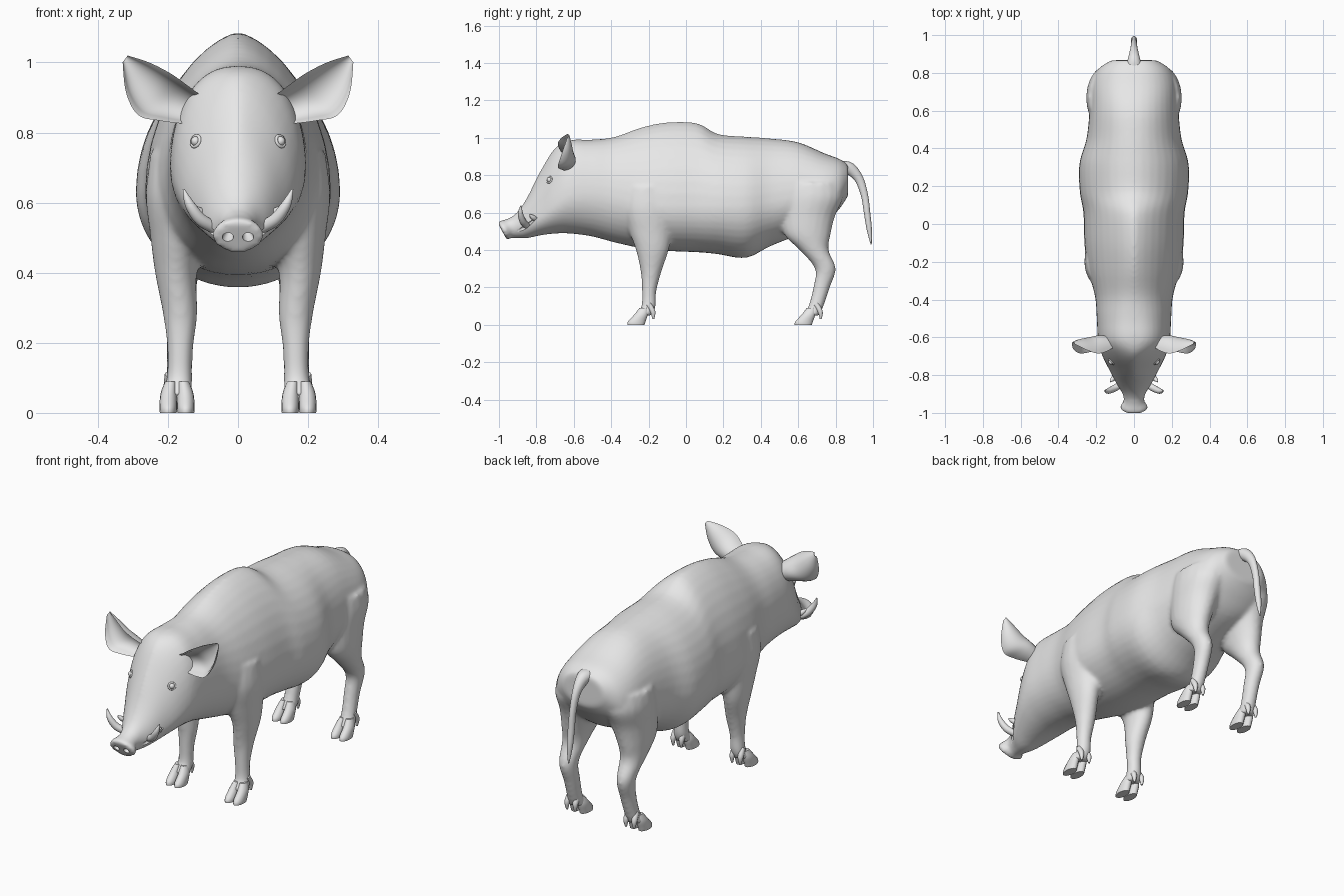
import bpy
import bmesh
import math
from mathutils import Vector

default_cube = bpy.data.objects.get("Cube")
if default_cube:
    bpy.data.objects.remove(default_cube, do_unlink=True)

hide = bpy.data.materials.new("boar_grey")
hide.use_nodes = True
hide.diffuse_color = (0.8, 0.8, 0.8, 1)
hide.node_tree.nodes["Principled BSDF"].inputs["Base Color"].default_value = hide.diffuse_color

X, Y, Z = Vector((1, 0, 0)), Vector((0, 1, 0)), Vector((0, 0, 1))


def resample(points, steps):
    """Smooth curve through every point, for any number of channels."""
    pts = [Vector(p) for p in points]
    out = []
    for i in range(len(pts) - 1):
        a, b, c = pts[max(i - 1, 0)], pts[i], pts[i + 1]
        d = pts[min(i + 2, len(pts) - 1)]
        for k in range(steps):
            t = k / steps
            out.append(0.5 * (2 * b + (c - a) * t + (2 * a - 5 * b + 4 * c - d) * t ** 2
                              + (3 * b - a - 3 * c + d) * t ** 3))
    return out + [pts[-1]]


def angles(count):
    return [2 * math.pi * i / count for i in range(count)]


def loft(bm, rings):
    """Skin a list of rings and close both ends."""
    rows = [[bm.verts.new(p) for p in ring] for ring in rings]
    n = len(rows[0])
    for low, high in zip(rows, rows[1:]):
        for i in range(n):
            j = (i + 1) % n
            bm.faces.new((low[i], low[j], high[j], high[i]))
    bm.faces.new(rows[0])
    bm.faces.new(rows[-1])


def tube(bm, points, mirror=1, side=X, level=False, count=20, steps=5):
    """Loft through (x, y, z, radius_u, radius_v); level keeps the rings horizontal."""
    path = resample(points, steps)
    rings = []
    for i, p in enumerate(path):
        tangent = path[min(i + 1, len(path) - 1)].xyz - path[max(i - 1, 0)].xyz
        tangent.normalize()
        if level:
            u, v = X, Y
        else:
            u = (side - tangent * side.dot(tangent)).normalized()
            v = tangent.cross(u)
        ring = [p.xyz + u * p[3] * math.cos(t) + v * p[4] * math.sin(t) for t in angles(count)]
        rings.append([Vector((q.x * mirror, q.y, q.z)) for q in ring])
    loft(bm, rings)


def shade(ob):
    ob.data.materials.clear()
    ob.data.materials.append(hide)
    bpy.ops.object.select_all(action='DESELECT')
    ob.select_set(True)
    bpy.context.view_layer.objects.active = ob
    bpy.ops.object.shade_smooth_by_angle(angle=math.radians(50))


def finish(bm, name):
    bmesh.ops.recalc_face_normals(bm, faces=bm.faces)
    mesh = bpy.data.meshes.new(name)
    bm.to_mesh(mesh)
    bm.free()
    ob = bpy.data.objects.new(name, mesh)
    bpy.context.collection.objects.link(ob)
    shade(ob)
    return ob


def part(name, points, **options):
    bm = bmesh.new()
    tube(bm, points, **options)
    return finish(bm, name)


# Trunk and head stations: y, top, bottom, widest height, half width, taper of upper half
trunk = [
    (-.955, .56, .465, .515, .05, 1), (-.9, .605, .463, .53, .06, 1),
    (-.85, .68, .463, .545, .09, 1.2), (-.78, .82, .478, .58, .127, 1.4),
    (-.7, .945, .488, .64, .167, 1.2), (-.62, .987, .488, .69, .19, .85),
    (-.5, .99, .472, .7, .197, .9), (-.38, 1.005, .44, .68, .207, 1.1),
    (-.24, 1.055, .41, .64, .245, 1.3), (-.1, 1.083, .395, .63, .263, 1.35),
    (.06, 1.078, .388, .63, .268, 1.3), (.17, 1.02, .378, .63, .287, 1.1),
    (.32, 1.006, .358, .63, .289, 1.05), (.45, .996, .42, .65, .252, 1),
    (.6, .976, .48, .68, .235, .95), (.74, .917, .54, .7, .225, .9),
    (.82, .887, .62, .72, .19, .85), (.867, .855, .69, .77, .12, .8)]

body_bm = bmesh.new()
rings = []
for y, top, bottom, mid, width, taper in resample(trunk, 4):
    ring = []
    for t in angles(40):
        c, s = math.cos(t), math.sin(t)
        power = taper if s > 0 else 1
        height = top - mid if s > 0 else mid - bottom
        ring.append((width * math.copysign(abs(c) ** power, c), y, mid + height * s))
    rings.append(ring)
loft(body_bm, rings)

# Snout with its flat tilted disc
tube(body_bm, [(0, -.89, .55, .045, .045), (0, -.94, .525, .055, .045),
               (0, -.966, .51, .074, .055), (0, -.983, .501, .07, .051)])

# Legs, blended into the trunk
front_leg = [
    (.155, -.2, .74, .095, .13), (.165, -.2, .62, .098, .14), (.17, -.19, .5, .08, .115),
    (.177, -.18, .4, .06, .088), (.165, -.187, .28, .049, .055), (.165, -.197, .18, .037, .039),
    (.167, -.2, .1, .037, .039), (.173, -.225, .05, .044, .044)]
hind_leg = [
    (.13, .67, .76, .11, .16), (.14, .67, .68, .113, .17), (.15, .65, .58, .098, .147),
    (.165, .65, .48, .077, .123), (.17, .685, .4, .06, .078), (.17, .745, .3, .044, .056),
    (.166, .725, .2, .038, .045), (.169, .695, .1, .037, .041), (.173, .67, .05, .044, .044)]
for mirror in (1, -1):
    for leg in (front_leg, hind_leg):
        tube(body_bm, leg, mirror=mirror, level=True)
body = finish(body_bm, "body")

# Nostrils and mouth creases are carved out of the blended body
cut_bm = bmesh.new()
for mirror in (1, -1):
    tube(cut_bm, [(.024, -.95, .52, .008, .008), (.028, -.975, .506, .015, .013),
                  (.031, -1.01, .488, .018, .016)], mirror=mirror)
    tube(cut_bm, [(.05, -.925, .49, .004, .004), (.068, -.885, .508, .009, .009),
                  (.085, -.85, .53, .01, .01), (.115, -.795, .575, .004, .004)],
         mirror=mirror, side=Z)
cutter = finish(cut_bm, "crease_cutter")
cutter.hide_render = True

blend = body.modifiers.new("blend", 'REMESH')
blend.mode = 'VOXEL'
blend.voxel_size = 0.01
soften = body.modifiers.new("soften", 'SMOOTH')
soften.factor = 0.5
soften.iterations = 9
carve = body.modifiers.new("carve", 'BOOLEAN')
carve.operation = 'DIFFERENCE'
carve.solver = 'EXACT'
carve.object = cutter
evaluated = body.evaluated_get(bpy.context.evaluated_depsgraph_get())
blended = bpy.data.meshes.new_from_object(evaluated)
body.modifiers.clear()
body.data = blended
shade(body)
bpy.data.objects.remove(cutter, do_unlink=True)

# Tail
part("tail", [(0, .83, .845, .045, .03), (0, .875, .835, .032, .033), (0, .925, .78, .02, .024),
              (0, .955, .69, .016, .019), (0, .968, .6, .017, .017), (0, .98, .51, .014, .014),
              (0, .99, .43, .003, .003)])

ear = [(.12, -.645, .86, .045, .05), (.185, -.675, .885, .064, .085), (.24, -.685, .91, .075, .085),
       (.287, -.665, .957, .054, .055), (.322, -.635, 1.01, .012, .012)]
across = Vector((.6, 0, -.8))

for side_name, mirror in (("left", 1), ("right", -1)):
    # Cupped ear, open to the front
    ear_bm = bmesh.new()
    rings = []
    for p in resample(ear, 6):
        ring = []
        for t in angles(28):
            c, s = math.cos(t), math.sin(t)
            wide, deep = (1, s) if s > -1e-6 else (.88, -.75 * s)
            q = p.xyz + across * p[3] * wide * c + Y * p[4] * deep
            ring.append((q.x * mirror, q.y, q.z))
        rings.append(ring)
    loft(ear_bm, rings)
    finish(ear_bm, side_name + "_ear")

    # Tusks
    part(side_name + "_lower_tusk",
         [(.07, -.85, .53, .018, .018), (.108, -.872, .553, .018, .018),
          (.138, -.885, .595, .014, .014), (.155, -.882, .638, .003, .003)],
         mirror=mirror, side=Y, count=14)
    part(side_name + "_upper_tusk",
         [(.09, -.8, .565, .016, .016), (.112, -.82, .575, .013, .013),
          (.125, -.835, .59, .004, .004)], mirror=mirror, side=Y, count=14)

    # Eye and eyelid, set on the surface of the head
    hit, spot, normal, index = body.ray_cast(Vector((mirror, -.73, .775)), Vector((-mirror, 0, 0)))
    if not hit:
        spot, normal = Vector((.12 * mirror, -.73, .775)), Vector((.8 * mirror, -.6, 0))
    turn = normal.to_track_quat('Z', 'Y').to_euler()
    bpy.ops.mesh.primitive_uv_sphere_add(segments=20, ring_count=12, radius=.014,
                                         location=spot, rotation=turn)
    bpy.context.object.name = side_name + "_eye"
    shade(bpy.context.object)
    bpy.ops.mesh.primitive_torus_add(major_segments=24, minor_segments=8, major_radius=.016,
                                     minor_radius=.005, location=spot, rotation=turn)
    bpy.context.object.name = side_name + "_eyelid"
    shade(bpy.context.object)

    # Cloven hooves and dewclaws
    for place, ankle in (("front", -.225), ("hind", .67)):
        for toe, out in (("inner", -1), ("outer", 1)):
            x = .174 + .024 * out
            part(f"{side_name}_{place}_{toe}_hoof",
                 [(x - .006 * out, ankle, .09, .016, .024), (x, ankle - .015, .055, .023, .036),
                  (x + .001 * out, ankle - .038, .018, .025, .047),
                  (x + .001 * out, ankle - .043, 0, .024, .046)],
                 mirror=mirror, level=True, count=16)
            part(f"{side_name}_{place}_{toe}_dewclaw",
                 [(x - .004 * out, ankle + .025, .11, .015, .015),
                  (x, ankle + .048, .07, .014, .014), (x, ankle + .05, .03, .005, .005)],
                 mirror=mirror, count=10)
